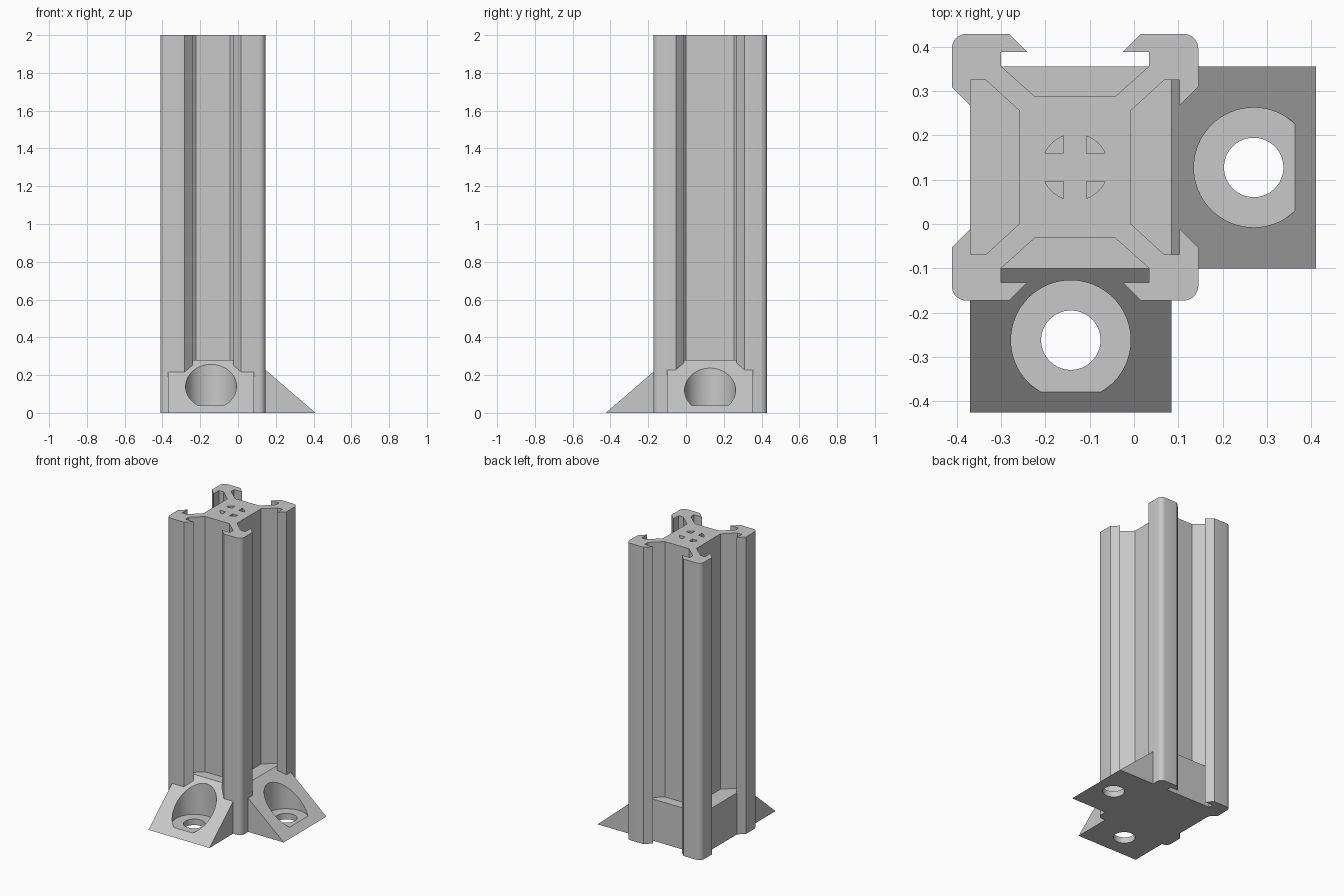
import bpy, bmesh, math
from mathutils import Vector

cube = bpy.data.objects.get("Cube")
if cube:
    bpy.data.objects.remove(cube, do_unlink=True)

grey = bpy.data.materials.new("plain grey")
grey.use_nodes = True
grey.diffuse_color = (0.58, 0.58, 0.58, 1)
grey.node_tree.nodes["Principled BSDF"].inputs["Base Color"].default_value = grey.diffuse_color

CX, CY = -0.133, 0.128          # centre of the rail
HX, HY = 0.278, 0.301           # half sizes of the rail
X0, X1, Y0, Y1 = -0.37, 0.085, -0.10, 0.355   # bracket core
HEIGHT, CORE, REACH = 2.0, 0.28, 0.325


def prism(bm, outline, low, high, place):
    """Extrude a 2D outline from low to high; place maps (u, v, w) to xyz."""
    a = [bm.verts.new(place(u, v, low)) for u, v in outline]
    b = [bm.verts.new(place(u, v, high)) for u, v in outline]
    bm.faces.new(a)
    bm.faces.new(b[::-1])
    for i in range(len(a)):
        j = (i + 1) % len(a)
        bm.faces.new((a[j], a[i], b[i], b[j]))


def make(name, pieces):
    bm = bmesh.new()
    for piece in pieces:
        prism(bm, *piece)
    bmesh.ops.recalc_face_normals(bm, faces=bm.faces)
    mesh = bpy.data.meshes.new(name)
    bm.to_mesh(mesh)
    bm.free()
    mesh.materials.append(grey)
    obj = bpy.data.objects.new(name, mesh)
    bpy.context.collection.objects.link(obj)
    return obj


def cut(obj, cutter):
    cutter.hide_render = True
    mod = obj.modifiers.new("cut", "BOOLEAN")
    mod.operation, mod.solver, mod.object = "DIFFERENCE", "EXACT", cutter
    bpy.context.view_layer.objects.active = obj
    bpy.ops.object.modifier_apply(modifier=mod.name)
    bpy.data.objects.remove(cutter, do_unlink=True)


def smooth(obj):
    bpy.ops.object.select_all(action="DESELECT")
    obj.select_set(True)
    bpy.context.view_layer.objects.active = obj
    bpy.ops.object.shade_smooth_by_angle(angle=math.radians(30))


def arc(cx, cy, r, start, end, n):
    angles = [start + (end - start) * i / n for i in range(n + 1)]
    return [(cx + r * math.cos(t), cy + r * math.sin(t)) for t in angles]


def circle(cx, cy, r):
    return arc(cx, cy, r, 0, math.tau, 64)[:-1]


def upright(u, v, w):
    return Vector((u, v, w))


# Slotted rail: one quarter of the section, mirrored into the other three
R = 0.033
quarter = [(0.125, 0.127), (0.2015, 0.197), (0.236, 0.197), (0.236, 0.139), (HX, 0.181)]
quarter += arc(HX - R, HY - R, R, 0, math.pi / 2, 5)
quarter += [(0.149, HY), (0.108, 0.26), (0.167, 0.26), (0.167, 0.228), (0.09, 0.159)]


def mirrored(points, sx, sy):
    moved = [(CX + sx * x, CY + sy * y) for x, y in points]
    return moved if sx * sy > 0 else moved[::-1]


quadrants = [(1, 1), (-1, 1), (-1, -1), (1, -1)]
section = [p for sx, sy in quadrants for p in mirrored(quarter, sx, sy)]
rail = make("slotted_rail", [(section, 0, HEIGHT, upright)])

# Quartered centre bore
ix, iy, bore = 0.026, 0.032, 0.075
pie = [(ix, iy)] + arc(0, 0, bore, math.asin(iy / bore), math.acos(ix / bore), 8)
cut(rail, make("bore_cutter", [(mirrored(pie, sx, sy), 0.1, HEIGHT + 0.1, upright)
                               for sx, sy in quadrants]))
smooth(rail)

# Foot core with the front wedge
front_side = [(Y0 - REACH, 0), (Y1, 0), (Y1, CORE), (Y0, CORE)]
front_foot = make("front_foot", [(front_side, X0, X1, lambda u, v, w: Vector((w, u, v)))])

# Right-hand wedge (on the +x side)
side = [(X1, 0), (X1 + REACH, 0), (X1, CORE)]
side_foot = make("side_foot", [(side, Y0, Y1, lambda u, v, w: Vector((u, w, v)))])

# Counterbored screw holes
for foot, x, y in ((front_foot, (X0 + X1) / 2, -0.262), (side_foot, 0.27, (Y0 + Y1) / 2)):
    cut(foot, make("counterbore_cutter", [(circle(x, y, 0.135), 0.04, 0.5, upright)]))
    cut(foot, make("screw_cutter", [(circle(x, y, 0.067), -0.1, 0.3, upright)]))
    smooth(foot)
